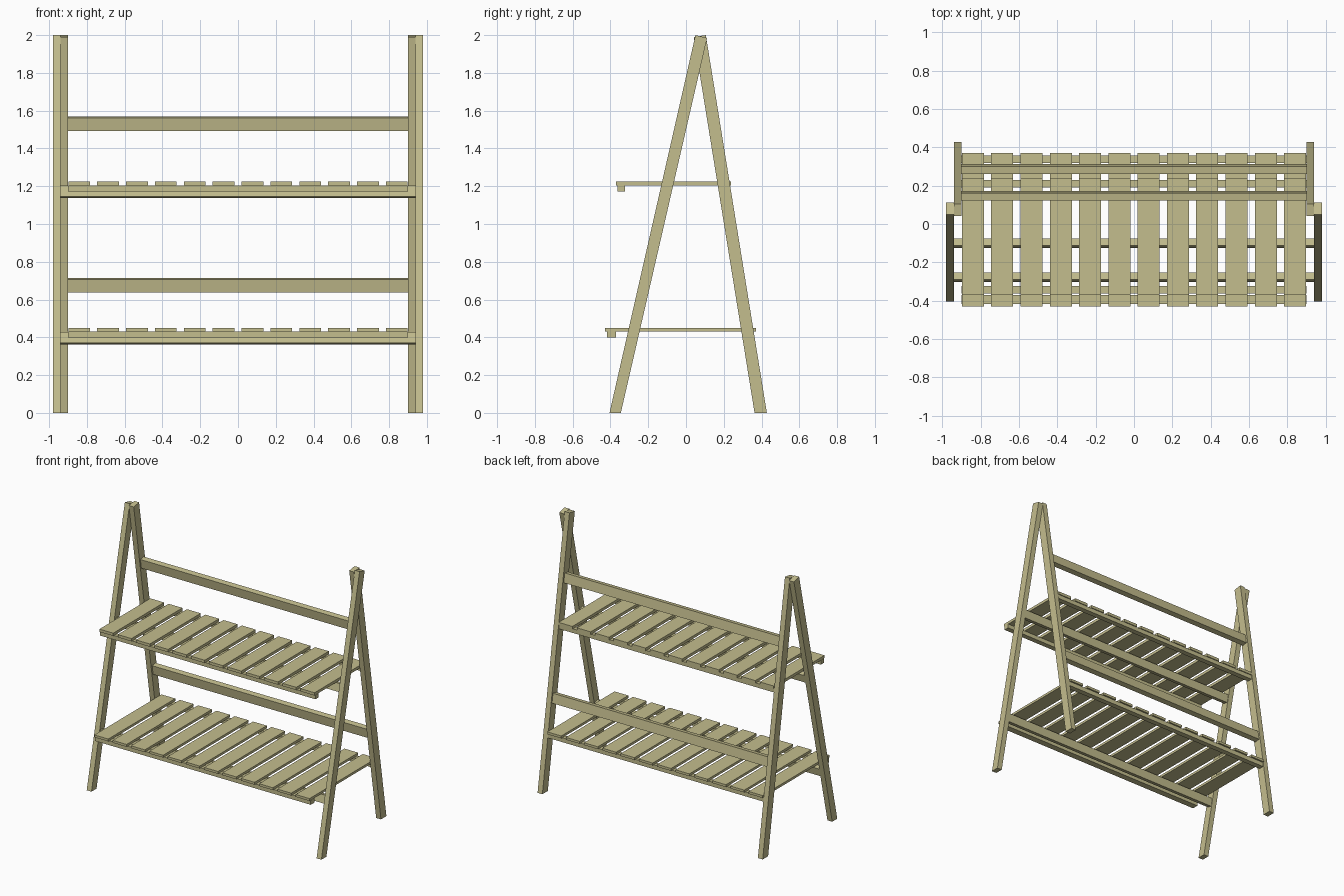
import bpy
import math

if "Cube" in bpy.data.objects:
    bpy.data.objects.remove(bpy.data.objects["Cube"])

wood = bpy.data.materials.new("wood")
wood.diffuse_color = (0.55, 0.51, 0.27, 1)
wood.use_nodes = True
wood.node_tree.nodes["Principled BSDF"].inputs["Base Color"].default_value = wood.diffuse_color


def prism(name, profile, x0, x1):
    """Extrude a closed (y, z) profile along x."""
    n = len(profile)
    verts = [(x, y, z) for x in (x0, x1) for y, z in profile]
    faces = [tuple(range(n))[::-1], tuple(range(n, 2 * n))]
    faces += [(i, (i + 1) % n, n + (i + 1) % n, n + i) for i in range(n)]
    mesh = bpy.data.meshes.new(name)
    mesh.from_pydata(verts, [], faces)
    # make every face point outwards
    import bmesh
    bm = bmesh.new()
    bm.from_mesh(mesh)
    bmesh.ops.recalc_face_normals(bm, faces=bm.faces)
    bm.to_mesh(mesh)
    bm.free()
    mesh.materials.append(wood)
    obj = bpy.data.objects.new(name, mesh)
    bpy.context.collection.objects.link(obj)
    return obj


def rect(y0, y1, z0, z1):
    return [(y0, z0), (y1, z0), (y1, z1), (y0, z1)]


def leaning(y, z, height, thick, angle):
    """Rectangle with front bottom corner at (y, z), leaning back by angle."""
    s, c = math.sin(angle), math.cos(angle)
    return [(y, z), (y + thick * c, z - thick * s),
            (y + thick * c + height * s, z - thick * s + height * c),
            (y + height * s, z + height * c)]


front_lean = math.atan2(0.455, 2)
back_lean = -math.atan2(0.323, 2)

# A-frame legs: flat on the floor, square cut at the top
front_profile = [(-0.405, 0), (-0.345, 0), (0.112, 1.985), (0.05, 2.0)]
back_profile = [(0.363, 0), (0.428, 0), (0.105, 2.0), (0.041, 1.99)]
for side, sx in (("left", -1), ("right", 1)):
    prism("front_leg_" + side, front_profile, sx * 0.94, sx * 0.98)
    prism("back_leg_" + side, back_profile, sx * 0.90, sx * 0.94)

# Shelves: slat top and underside, slat front/back, batten positions
shelves = {
    "upper": dict(z=(1.204, 1.225), y=(-0.37, 0.237), front=(-0.362, -0.323),
                  back=(0.19, 0.23), drop=0.031),
    "lower": dict(z=(0.431, 0.449), y=(-0.43, 0.37), front=(-0.418, -0.37),
                  back=(0.318, 0.358), drop=0.033),
}
SLATS, WIDTH = 12, 0.115
for level, s in shelves.items():
    z0, z1 = s["z"]
    for i in range(SLATS):
        x = -0.898 + i * (1.796 - WIDTH) / (SLATS - 1)
        prism(f"{level}_slat_{i + 1}", rect(*s["y"], z0, z1), x, x + WIDTH)
    for where in ("front", "back"):
        prism(f"{level}_{where}_batten",
              rect(*s[where], z0 - s["drop"], z0), -0.90, 0.90)

# Shelf support rails between the front legs
for level, y, z in (("upper", -0.125, 1.145), ("lower", -0.303, 0.371)):
    prism(level + "_support_rail", leaning(y, z, 0.06, 0.038, front_lean),
          -0.94, 0.94)

# Back rails between the back legs
for level, y, z in (("upper", 0.133, 1.492), ("lower", 0.273, 0.637)):
    prism(level + "_back_rail", leaning(y, z, 0.071, 0.04, back_lean),
          -0.90, 0.90)
